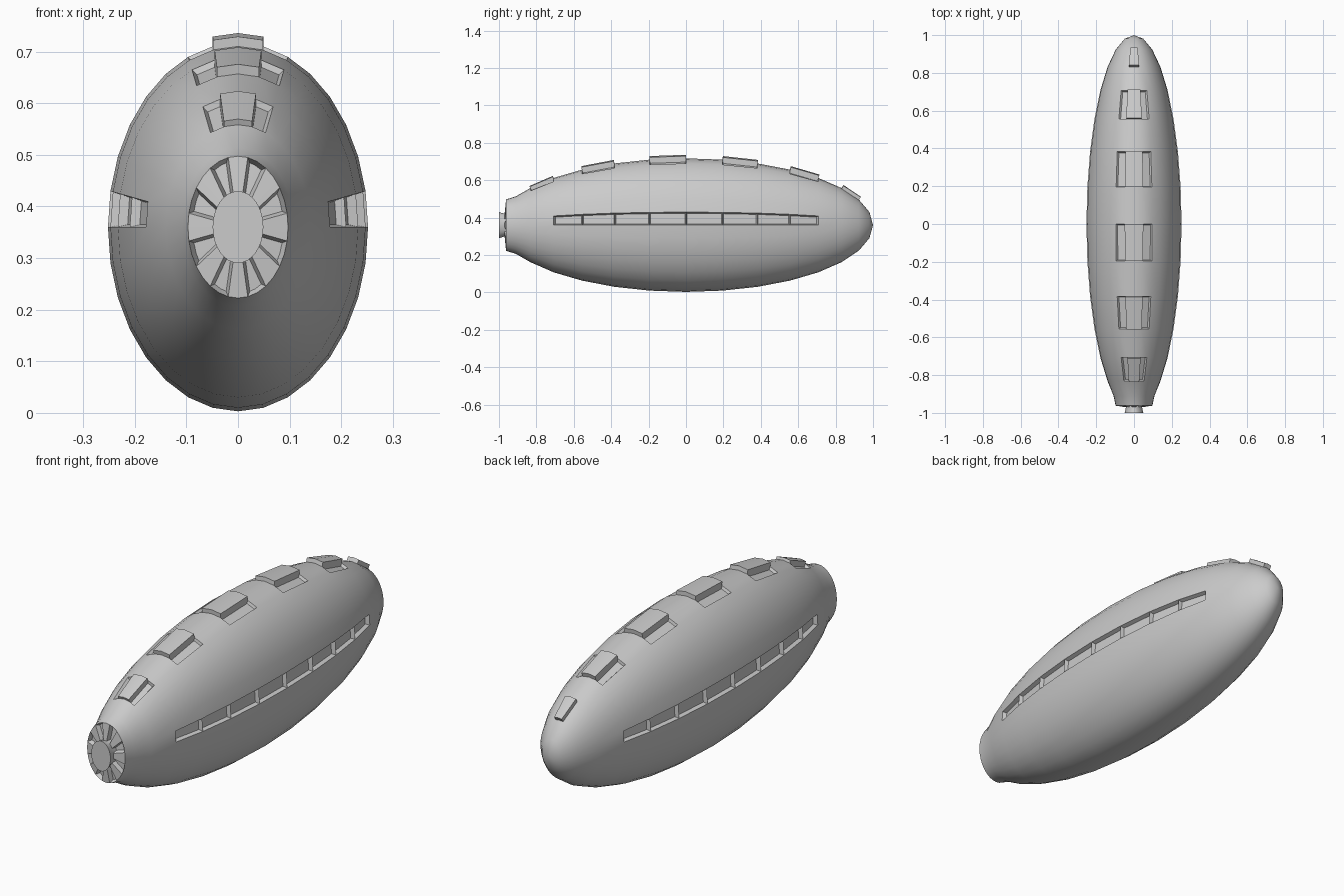
import bpy, bmesh, math
from mathutils import Vector

if "Cube" in bpy.data.objects:
    bpy.data.objects.remove(bpy.data.objects["Cube"])

SEG = 32
RX, RZ, CZ = 0.252, 0.357, 0.36
STEP = math.radians(11.25)

# hull rings (y, relative radius): flared nose plug, collar, then an ellipsoid
rings = [(-1.0, 0.195), (-0.97, 0.17), (-0.962, 0.385), (-0.91, 0.43)]
rings += [(math.sin(k * STEP), math.cos(k * STEP)) for k in range(-5, 8)]
FIRST = 4                                   # list index of latitude k = -5

bm = bmesh.new()
grid = []
for y, r in rings:
    grid.append([bm.verts.new((RX * r * math.cos(s * STEP), y,
                               CZ + RZ * r * math.sin(s * STEP))) for s in range(SEG)])
face = {}
for i in range(len(grid) - 1):
    for s in range(SEG):
        t = (s + 1) % SEG
        face[i, s] = bm.faces.new((grid[i][s], grid[i][t], grid[i + 1][t], grid[i + 1][s]))

# nose cap and pointed tail
bm.faces.new(grid[0])
tip = bm.verts.new((0, 1, CZ))
for s in range(SEG):
    bm.faces.new((grid[-1][s], grid[-1][(s + 1) % SEG], tip))
bmesh.ops.recalc_face_normals(bm, faces=bm.faces[:])


def lat(k):
    return k + 5 + FIRST


def pocket(faces, rim, depth):
    bmesh.ops.inset_region(bm, faces=faces, thickness=rim, use_even_offset=True)
    move = {}
    for f in faces:
        f.normal_update()
        for v in f.verts:
            move.setdefault(v, []).append(f.normal.copy())
    for v, ns in move.items():
        v.co -= sum(ns, Vector()).normalized() * depth


# row of side windows just above the waist
for k in range(-4, 4):
    for s in (0, 15):
        pocket([face[lat(k), s]], 0.006, 0.018)

# small pockets beside the spine plates
for k in range(-5, 4, 2):
    for s in (6, 9):
        pocket([face[lat(k), s]], 0.005, 0.012)

# eight vents around the nose
for q in range(8):
    pocket([face[2 - 1, 1 + 4 * q], face[1, 2 + 4 * q]], 0.006, 0.02)

# raised plates along the spine
for k in range(-5, 6, 2):
    fs = [face[lat(k), 7], face[lat(k), 8]]
    n = (fs[0].normal + fs[1].normal).normalized()
    out = bmesh.ops.extrude_face_region(bm, geom=fs)
    vs = [e for e in out["geom"] if isinstance(e, bmesh.types.BMVert)]
    bmesh.ops.translate(bm, verts=vs, vec=n * (0.012 if k == -5 else 0.019))
    bmesh.ops.delete(bm, geom=[f for f in fs if f.is_valid], context='FACES')

bmesh.ops.recalc_face_normals(bm, faces=bm.faces[:])
me = bpy.data.meshes.new("airship_hull")
bm.to_mesh(me)
bm.free()
hull = bpy.data.objects.new("airship_hull", me)
bpy.context.collection.objects.link(hull)
bpy.context.view_layer.objects.active = hull
hull.select_set(True)
bpy.ops.object.shade_smooth_by_angle(angle=math.radians(40))
